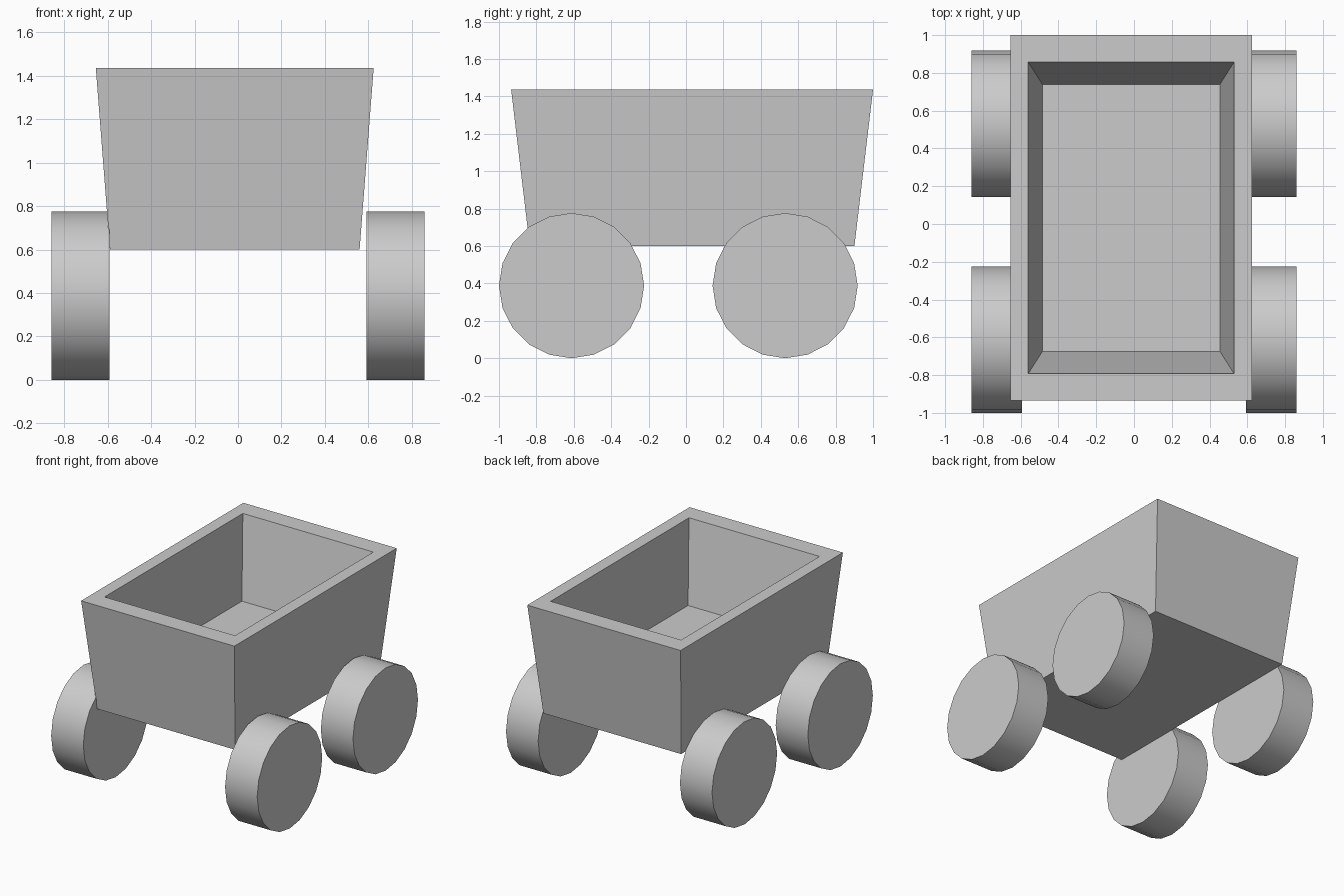
import bpy, bmesh, math
from mathutils import Matrix

if "Cube" in bpy.data.objects:
    bpy.data.objects.remove(bpy.data.objects["Cube"])


def make_object(name, bm):
    mesh = bpy.data.meshes.new(name)
    bmesh.ops.recalc_face_normals(bm, faces=bm.faces)
    bm.to_mesh(mesh)
    bm.free()
    obj = bpy.data.objects.new(name, mesh)
    bpy.context.collection.objects.link(obj)
    return obj


def ring(bm, half_x, half_y, z):
    cx, cy = -0.015, 0.0325
    return [bm.verts.new((cx + sx * half_x, cy + sy * half_y, z))
            for sx, sy in ((-1, -1), (1, -1), (1, 1), (-1, 1))]


# Tapered open box: underside, outer walls, rim, inner walls, floor
bm = bmesh.new()
rings = [ring(bm, *r) for r in ((0.575, 0.868, 0.60),
                                (0.64, 0.9675, 1.437),
                                (0.545, 0.825, 1.437),
                                (0.47, 0.707, 0.84))]
for a, b in zip(rings, rings[1:]):
    for i in range(4):
        j = (i + 1) % 4
        bm.faces.new((a[i], a[j], b[j], b[i]))
bm.faces.new(rings[0])
bm.faces.new(rings[-1])
make_object("cart_body", bm)

# Four 20-sided wheels with smooth treads and flat discs
RADIUS, WIDTH = 0.388, 0.268
for end, y in (("front", -0.612), ("back", 0.53)):
    for side, sx in (("left", -1), ("right", 1)):
        bm = bmesh.new()
        bmesh.ops.create_cone(
            bm, cap_ends=True, segments=20, radius1=RADIUS, radius2=RADIUS, depth=WIDTH,
            matrix=Matrix.Translation((sx * 0.726, y, RADIUS)) @ Matrix.Rotation(math.pi / 2, 4, 'Y'))
        for f in bm.faces:
            f.smooth = len(f.verts) == 4
        for e in bm.edges:
            e.smooth = all(len(f.verts) == 4 for f in e.link_faces)
        make_object(f"{end}_{side}_wheel", bm)
